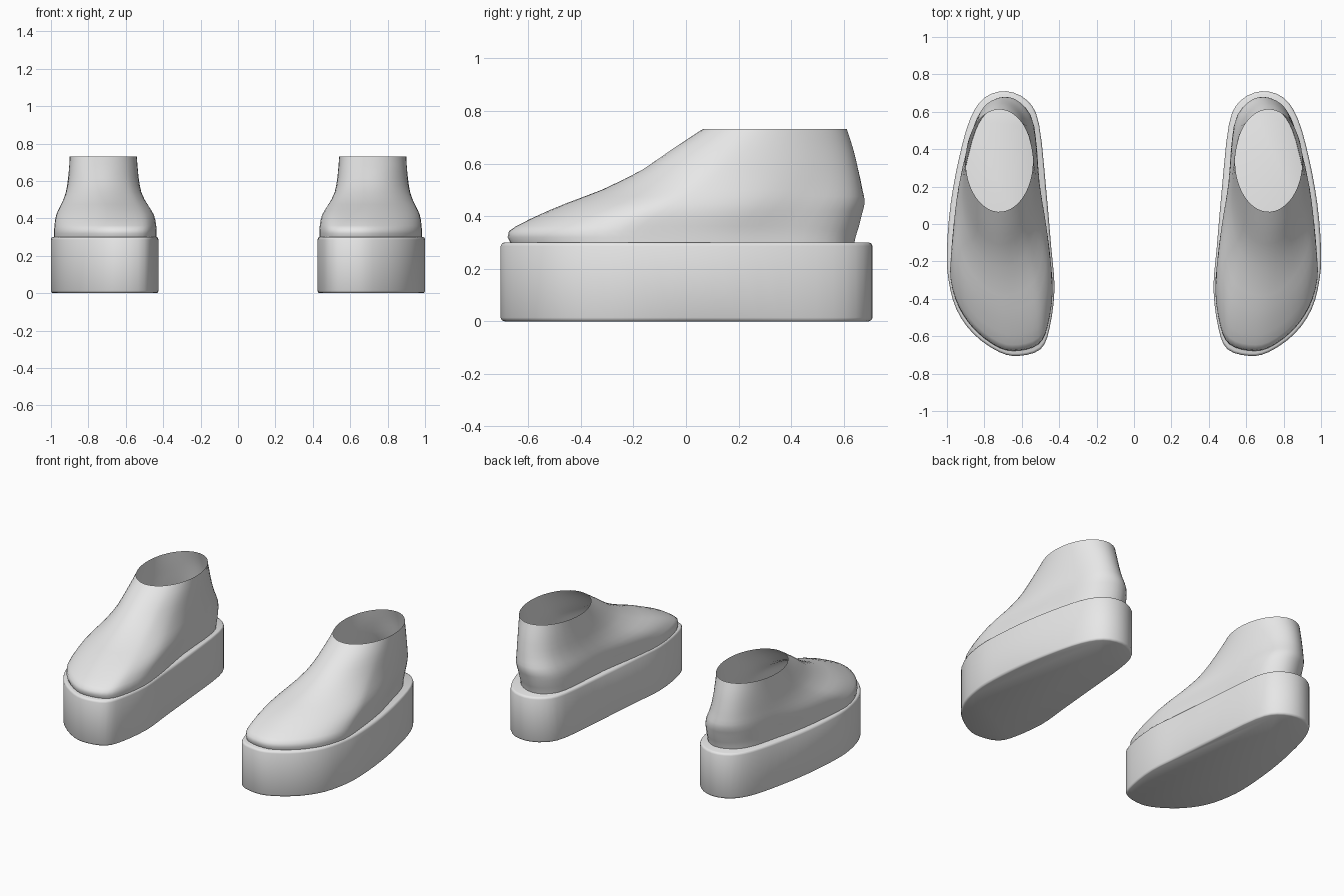
import bpy, bmesh, math
from mathutils import Vector

if "Cube" in bpy.data.objects:
    bpy.data.objects.remove(bpy.data.objects["Cube"])

grey = bpy.data.materials.new("light_grey")
grey.diffuse_color = (0.8, 0.8, 0.8, 1)
grey.use_nodes = True
grey.node_tree.nodes["Principled BSDF"].inputs["Base Color"].default_value = grey.diffuse_color

# Plan outlines of the +x shoe, clockwise from the heel
SOLE = [(.684, .71), (.80, .675), (.877, .56), (.936, .35), (.98, .11), (1.0, -.13),
        (.993, -.29), (.95, -.455), (.856, -.59), (.72, -.685), (.615, -.705), (.50, -.67),
        (.452, -.56), (.425, -.35), (.442, -.13), (.47, .19), (.508, .535), (.57, .66)]
UPPER = [(.69, .65), (.79, .60), (.85, .50), (.895, .33), (.945, .12), (.975, -.13),
         (.98, -.29), (.935, -.44), (.845, -.565), (.72, -.655), (.615, -.67), (.51, -.635),
         (.462, -.54), (.435, -.35), (.455, -.13), (.50, .15), (.53, .50), (.595, .62)]

# Upper levels: height, toe-side y, heel-side y, blend towards the ankle oval
LEVELS = [(.295, -.665, .64, 0), (.32, -.677, .645, 0), (.343, -.672, .652, 0),
          (.362, -.645, .658, .02), (.39, -.59, .665, .05), (.42, -.525, .673, .12),
          (.448, -.46, .68, .25), (.475, -.388, .678, .40), (.50, -.322, .672, .53),
          (.54, -.237, .664, .70), (.575, -.17, .656, .79), (.615, -.11, .647, .87),
          (.65, -.06, .638, .92), (.69, .0, .626, .97), (.732, .065, .612, 1)]


def smooth_loop(pts, steps=3):
    """Closed Catmull-Rom curve through the points."""
    p = [Vector(q) for q in pts]
    n, out = len(p), []
    for i in range(n):
        a, b, c, d = p[i - 1], p[i], p[(i + 1) % n], p[(i + 2) % n]
        for k in range(steps):
            t = k / steps
            out.append(0.5 * (2 * b + (c - a) * t + (2 * a - 5 * b + 4 * c - d) * t * t
                              + (3 * b - a - 3 * c + d) * t ** 3))
    return out


def loft(name, rings, side, capped):
    """Skin a stack of equal rings; side -1 mirrors it in x."""
    bm = bmesh.new()
    rows = [[bm.verts.new((side * x, y, z)) for x, y, z in r] for r in rings]
    n = len(rows[0])
    for a, b in zip(rows, rows[1:]):
        for i in range(n):
            j = (i + 1) % n
            bm.faces.new((a[i], b[i], b[j], a[j]))
    if capped:
        bm.faces.new(rows[0])
        bm.faces.new(rows[-1][::-1])
    if side < 0:
        bmesh.ops.reverse_faces(bm, faces=bm.faces[:])
    me = bpy.data.meshes.new(name)
    bm.to_mesh(me)
    bm.free()
    me.materials.append(grey)
    ob = bpy.data.objects.new(name, me)
    bpy.context.collection.objects.link(ob)
    bpy.ops.object.select_all(action='DESELECT')
    ob.select_set(True)
    bpy.context.view_layer.objects.active = ob
    bpy.ops.object.shade_smooth_by_angle(angle=math.radians(50))


def sole_rings():
    """Thick platform with softly rounded rims."""
    loop, mid = smooth_loop(SOLE), Vector((.71, 0))
    rings = []
    for z, inset in ((0, .014), (.004, .005), (.014, 0), (.286, 0), (.296, .005), (.30, .014)):
        ring = []
        for p in loop:
            q = p - (p - mid).normalized() * inset
            ring.append((q.x, q.y, z))
        rings.append(ring)
    return rings


def upper_rings():
    """Foot outline that narrows level by level into the ankle oval."""
    loop = smooth_loop(UPPER)
    cx, hx, cy, hy = .7075, .2725, -.01, .66
    rings = []
    for z, front, back, w in LEVELS:
        ring = []
        for p in loop:
            ny = (p.y - cy) / hy
            ang = math.atan2(ny, (p.x - cx) / hx)
            x = p.x * (1 - w) + (.72 + .18 * math.cos(ang)) * w
            ny = ny * (1 - w) + math.sin(ang) * w
            ring.append((x, (front + back) / 2 + ny * (back - front) / 2, z))
        rings.append(ring)
    return rings


# Mirrored pair of shoes
for side, label in ((1, "right"), (-1, "left")):
    loft(label + "_sole", sole_rings(), side, True)
    loft(label + "_upper", upper_rings(), side, False)
